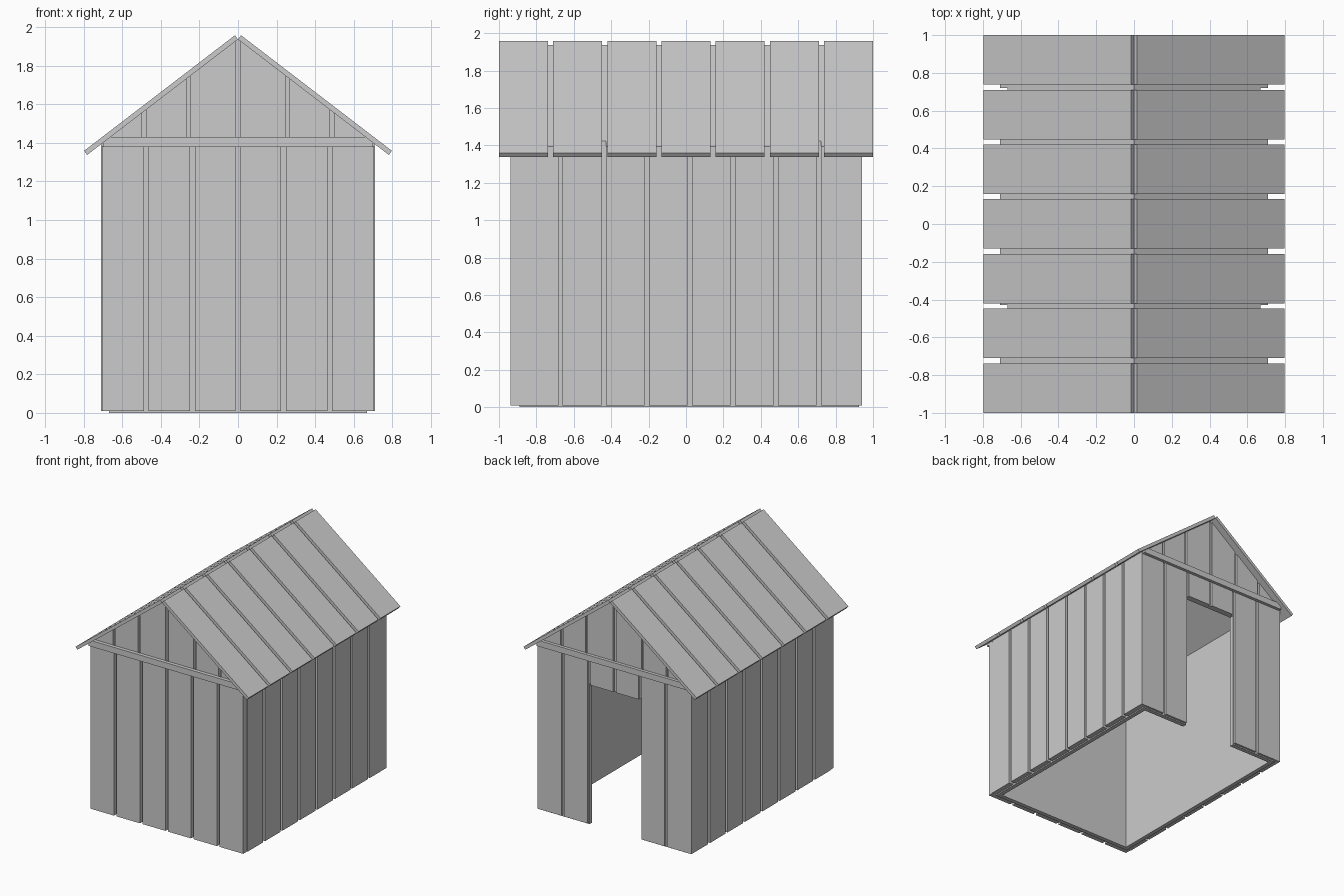
import bpy, bmesh

if "Cube" in bpy.data.objects:
    bpy.data.objects.remove(bpy.data.objects["Cube"])

SLOPE = 0.766            # roof pitch (rise over run)
APEX = 1.937             # underside of roof boards at the ridge
EAVE_X = 0.67            # outer half width of the inner shell
T = 0.035                # shell thickness


def roof_z(x):
    return APEX - SLOPE * abs(x)


def prism(name, profile, y0, y1):
    """Extrude an (x, z) profile from y0 to y1."""
    bm = bmesh.new()
    face = bm.faces.new([bm.verts.new((x, y0, z)) for x, z in profile])
    ext = bmesh.ops.extrude_face_region(bm, geom=[face])
    moved = [v for v in ext["geom"] if isinstance(v, bmesh.types.BMVert)]
    bmesh.ops.translate(bm, verts=moved, vec=(0, y1 - y0, 0))
    bmesh.ops.recalc_face_normals(bm, faces=bm.faces)
    mesh = bpy.data.meshes.new(name)
    bm.to_mesh(mesh)
    bm.free()
    ob = bpy.data.objects.new(name, mesh)
    bpy.context.collection.objects.link(ob)
    return ob


def box(name, x0, x1, y0, y1, z0, z1):
    return prism(name, [(x0, z0), (x1, z0), (x1, z1), (x0, z1)], y0, y1)


# Inner shell: walls and roof lining as one bent strip, open below
ix = EAVE_X - T
drop = 0.044
outer = [(-EAVE_X, 0), (-EAVE_X, roof_z(EAVE_X)), (0, APEX),
         (EAVE_X, roof_z(EAVE_X)), (EAVE_X, 0)]
inner = [(ix, 0), (ix, roof_z(ix) - drop), (0, APEX - drop),
         (-ix, roof_z(ix) - drop), (-ix, 0)]
prism("shell_walls_and_roof", outer + inner, -0.89, 0.925)
prism("shell_front", inner, -0.89, -0.855)

# Back shell panel with the doorway notch
DOOR_X, DOOR_Z = 0.242, 1.17
doorway = [(-DOOR_X, 0), (-DOOR_X, DOOR_Z), (DOOR_X, DOOR_Z), (DOOR_X, 0)]
prism("shell_back", inner + doorway, 0.89, 0.925)

# Front and back wall planks, gable planks and tie beams
wall_spans = [(0.012, 0.223), (0.248, 0.463), (0.488, 0.705)]
gable_spans = [(0.014, 0.247), (0.268, 0.477), (0.498, 0.70)]
for end, y0, y1, b0, b1 in (("front", -0.938, -0.89, -0.968, -0.938),
                            ("back", 0.905, 0.942, 0.942, 0.968)):
    for s in (-1, 1):
        for i, (a, b) in enumerate(wall_spans):
            bottom = DOOR_Z if end == "back" and i == 0 else 0.01
            box(f"{end}_wall_plank", s * a, s * b, y0, y1, bottom, 1.385)
        for a, b in gable_spans:
            prism(f"{end}_gable_plank",
                  [(s * a, 1.385), (s * b, 1.385),
                   (s * b, roof_z(b)), (s * a, roof_z(a))], y0, y1)
    tip = (APEX - 1.43) / SLOPE
    prism(f"{end}_tie_beam",
          [(-0.70, 1.38), (0.70, 1.38), (0.70, roof_z(0.70)), (tip, 1.43),
           (-tip, 1.43), (-0.70, roof_z(0.70))], b0, b1)

# Side planks
for s in (-1, 1):
    for i in range(8):
        y = -0.889 + 0.23 * i
        y1 = 0.942 if i == 7 else y + 0.206
        prism("side_wall_plank",
              [(s * EAVE_X, 0.01), (s * 0.71, 0.01),
               (s * 0.71, roof_z(0.71)), (s * EAVE_X, roof_z(EAVE_X))], y, y1)

# Roof boards: seven per slope, square-cut at ridge and eave
nx, nz = 0.016, 0.021
for s in (-1, 1):
    for i in range(7):
        y = -1 + i * 0.2897
        prism("roof_board",
              [(0, APEX), (s * 0.782, roof_z(0.782)),
               (s * (0.782 + nx), roof_z(0.782) + nz), (s * nx, APEX + nz)],
              y, y + 0.262)
